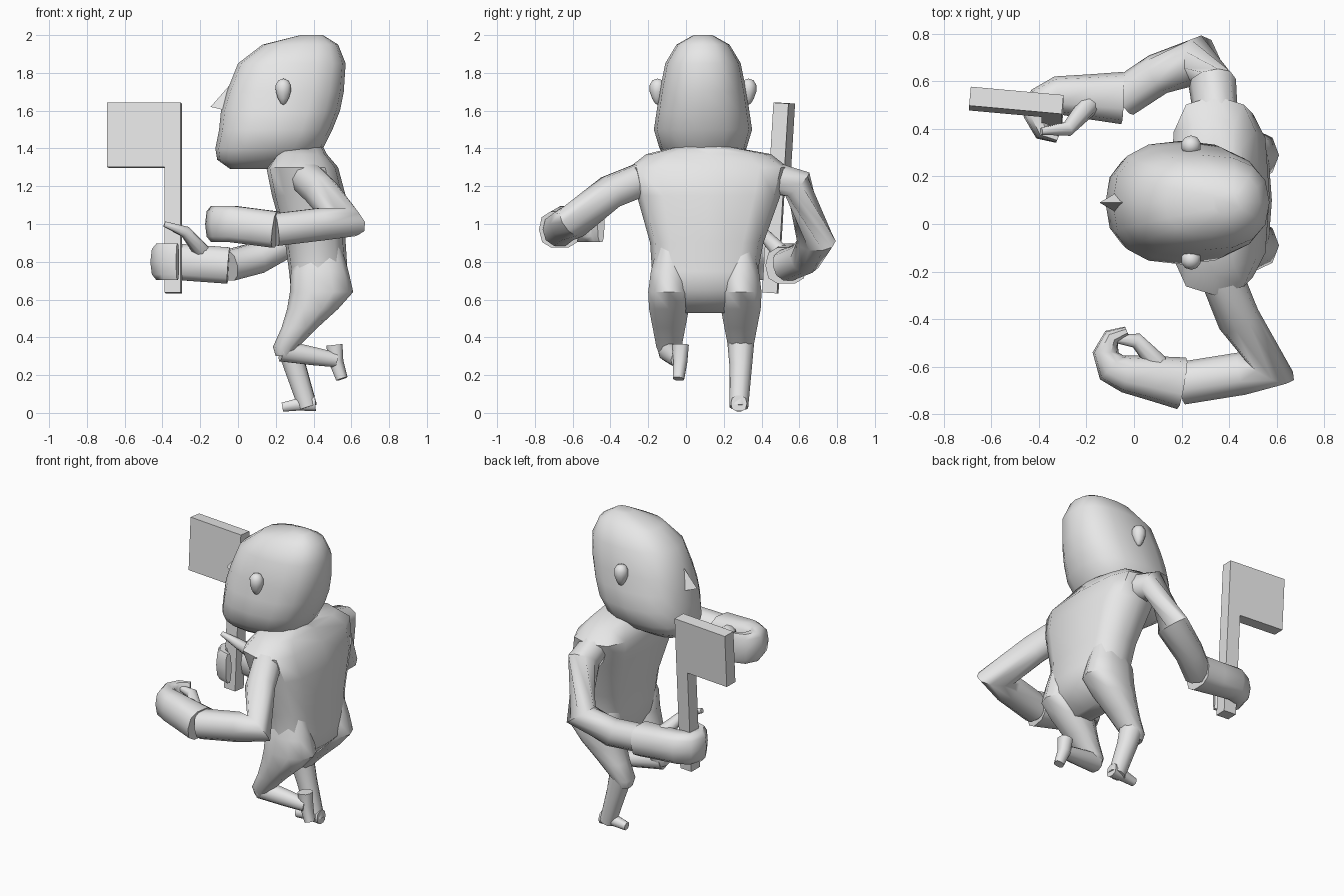
import bpy, bmesh, math
from mathutils import Vector

if "Cube" in bpy.data.objects:
    bpy.data.objects.remove(bpy.data.objects["Cube"])

# One grey for everything
GREY = (.8, .8, .8, 1)
grey = bpy.data.materials.new("plain_grey")
grey.use_nodes = True
grey.diffuse_color = GREY
grey.node_tree.nodes["Principled BSDF"].inputs["Base Color"].default_value = GREY
UP = Vector((0, 0, 1))
MIDDLE = .09  # the body's plane of symmetry, in y


def finish(name, bm, smooth=True):
    """Turn a bmesh into a grey object, smooth except at sharp edges."""
    bmesh.ops.recalc_face_normals(bm, faces=bm.faces)
    mesh = bpy.data.meshes.new(name)
    bm.to_mesh(mesh)
    bm.free()
    mesh.materials.append(grey)
    obj = bpy.data.objects.new(name, mesh)
    bpy.context.collection.objects.link(obj)
    if smooth:
        bpy.ops.object.select_all(action='DESELECT')
        obj.select_set(True)
        bpy.context.view_layer.objects.active = obj
        bpy.ops.object.shade_smooth_by_angle(angle=math.radians(50))
    return obj


def soft(value, power):
    """Squarer than a circle when power is below one."""
    return math.copysign(abs(value) ** power, value)


def loft(name, rings, sides=12, power=.85):
    """Skin a row of rings, each given as centre and two half axes."""
    bm = bmesh.new()
    loops = []
    for centre, u, v in rings:
        angles = [math.tau * i / sides for i in range(sides)]
        loops.append([bm.verts.new(centre + u * soft(math.cos(a), power) + v * soft(math.sin(a), power))
                      for a in angles])
    for low, high in zip(loops, loops[1:]):
        for i in range(sides):
            j = (i + 1) % sides
            bm.faces.new((low[i], low[j], high[j], high[i]))
    bm.faces.new(loops[0])
    bm.faces.new(loops[-1])
    finish(name, bm)


def level(z, front, back, half, y=MIDDLE):
    """A horizontal ring between two x positions, with a half width in y."""
    centre = Vector(((front + back) / 2, y, z))
    return centre, Vector(((back - front) / 2, 0, 0)), Vector((0, half, 0))


def tube(name, path, start, end, height=None, power=.9):
    """A tapering limb; a fixed height makes it a slab."""
    path = [Vector(p) for p in path]
    steps = [(b - a).normalized() for a, b in zip(path, path[1:])]
    rings = []
    for i, point in enumerate(path):
        before, after = steps[max(i - 1, 0)], steps[min(i, len(steps) - 1)]
        along = (before + after).normalized()
        across = along.cross(UP).normalized()
        radius = start + (end - start) * i / len(steps)
        widen = min(1 / along.dot(after), 1.3)  # keeps the thickness at a bend
        rings.append((point, across * radius * widen, across.cross(along) * (height or radius)))
    loft(name, rings, 10, power)


# Head, from crown to chin
loft("head", [
    level(z=2, front=.33, back=.45, half=.05),
    level(z=1.95, front=.13, back=.53, half=.14),
    level(z=1.85, front=0, back=.57, half=.2),
    level(z=1.7, front=-.06, back=.56, half=.23),
    level(z=1.6, front=-.09, back=.54, half=.245),
    level(z=1.5, front=-.1, back=.5, half=.26),
    level(z=1.4, front=-.12, back=.45, half=.23),
    level(z=1.34, front=-.11, back=.38, half=.18),
    level(z=1.29, front=-.04, back=.2, half=.1)], sides=16, power=.8)

# Pointed nose
bm = bmesh.new()
brow, tip = Vector((-.04, MIDDLE, 1.74)), Vector((-.145, MIDDLE, 1.62))
nostrils = [Vector((-.06, MIDDLE + side * .05, 1.6)) for side in (-1, 1)]
for corner in (brow, tip, *nostrils):
    bm.verts.new(corner)
bmesh.ops.convex_hull(bm, input=bm.verts)
finish("nose", bm, smooth=False)

# Ears, wider at the top
for name, side in (("left_ear", -1), ("right_ear", 1)):
    bm = bmesh.new()
    bmesh.ops.create_uvsphere(bm, u_segments=10, v_segments=6, radius=.07)
    for v in bm.verts:
        wide = .6 + 3 * v.co.z
        v.co = Vector((v.co.x * wide, v.co.y * wide, v.co.z)) + Vector((.24, MIDDLE + side * .24, 1.7))
    finish(name, bm)

# Torso, from neck to crotch
loft("torso", [
    level(z=1.41, front=.22, back=.45, half=.14),
    level(z=1.37, front=.2, back=.47, half=.33, y=.12),
    level(z=1.3, front=.15, back=.53, half=.42, y=.12),
    level(z=1.15, front=.18, back=.57, half=.38, y=.12),
    level(z=.9, front=.25, back=.57, half=.3, y=.11),
    level(z=.75, front=.27, back=.58, half=.28, y=.1),
    level(z=.65, front=.28, back=.58, half=.28, y=.1),
    level(z=.53, front=.34, back=.46, half=.16, y=.1)], power=.65)

# Both thighs share one shape, round at the seat and narrow at the knee
for name, side in (("raised_thigh", -1), ("standing_thigh", 1)):
    y = .1 + side * .19
    loft(name, [
        level(z=.9, front=.35, back=.54, half=.06, y=y),
        level(z=.75, front=.28, back=.585, half=.1, y=y),
        level(z=.64, front=.275, back=.61, half=.115, y=y),
        level(z=.55, front=.26, back=.53, half=.11, y=y),
        level(z=.45, front=.23, back=.42, half=.09, y=y),
        level(z=.35, front=.185, back=.32, half=.07, y=y),
        level(z=.3, front=.2, back=.28, half=.05, y=y)], sides=10)

# Shins and feet
tube("standing_shin", [(.27, .29, .36), (.3, .29, .25), (.37, .28, .03)], start=.07, end=.05)
tube("standing_foot", [(.41, .28, .05), (.32, .28, .045), (.235, .28, .03)], start=.043, end=.025, power=.8)
tube("raised_shin", [(.23, -.09, .33), (.4, -.06, .3), (.52, -.04, .28)], start=.06, end=.04)
tube("raised_foot", [(.51, -.03, .36), (.52, -.03, .27), (.55, -.04, .18)], start=.045, end=.03, power=.8)

# Arms: shoulder, upper arm, elbow, forearm, wrist
left_wrist, right_wrist = Vector((.2, -.67, .97)), Vector((-.05, .53, .78))
tube("left_arm", [(.36, -.2, 1.25), (.44, -.4, 1.17), (.57, -.6, 1.01), (.45, -.63, 1), left_wrist],
     start=.09, end=.09)
tube("right_arm", [(.35, .4, 1.26), (.33, .59, 1.21), (.28, .69, .91), (.1, .63, .82), right_wrist],
     start=.09, end=.085)


# Fists: a slab curling round the grip, with a thumb over the top
def fist(hand, wrist, grip, side, lift):
    curl = [grip + Vector((-math.sin(a), side * math.cos(a), 0)) * .09
            for a in (math.pi * i / 4 for i in range(5))]
    palm = wrist.lerp(curl[0], .5)
    tube(hand + "_fist", [wrist, palm, *curl], start=.11, end=.02, height=.1, power=.75)
    thumb = [Vector((.13, side * .05, lift / 4)),
             Vector((.04, side * -.05, lift * .8)),
             Vector((-.07, side * -.06, lift))]
    tube(hand + "_thumb", [grip + p for p in thumb], start=.045, end=.015)


fist("left", left_wrist, Vector((-.03, -.54, 1)), side=-1, lift=.06)
fist("right", right_wrist, Vector((-.32, .45, .8)), side=1, lift=.2)

# Cleaver: an L-shaped plate, leaning and slightly turned
edge, neck, tip = -.3, -.385, -.69
bottom, notch, top = .635, 1.3, 1.64
outline = [(edge, bottom), (edge, top), (tip, top), (tip, notch), (neck, notch), (neck, bottom)]
bm = bmesh.new()
bm.faces.new([bm.verts.new((x, .45 + .06 * (z - bottom) - .09 * (x - neck), z)) for x, z in outline])
thickness = finish("cleaver", bm, smooth=False).modifiers.new("thickness", 'SOLIDIFY')
thickness.thickness = .08
thickness.offset = 0
